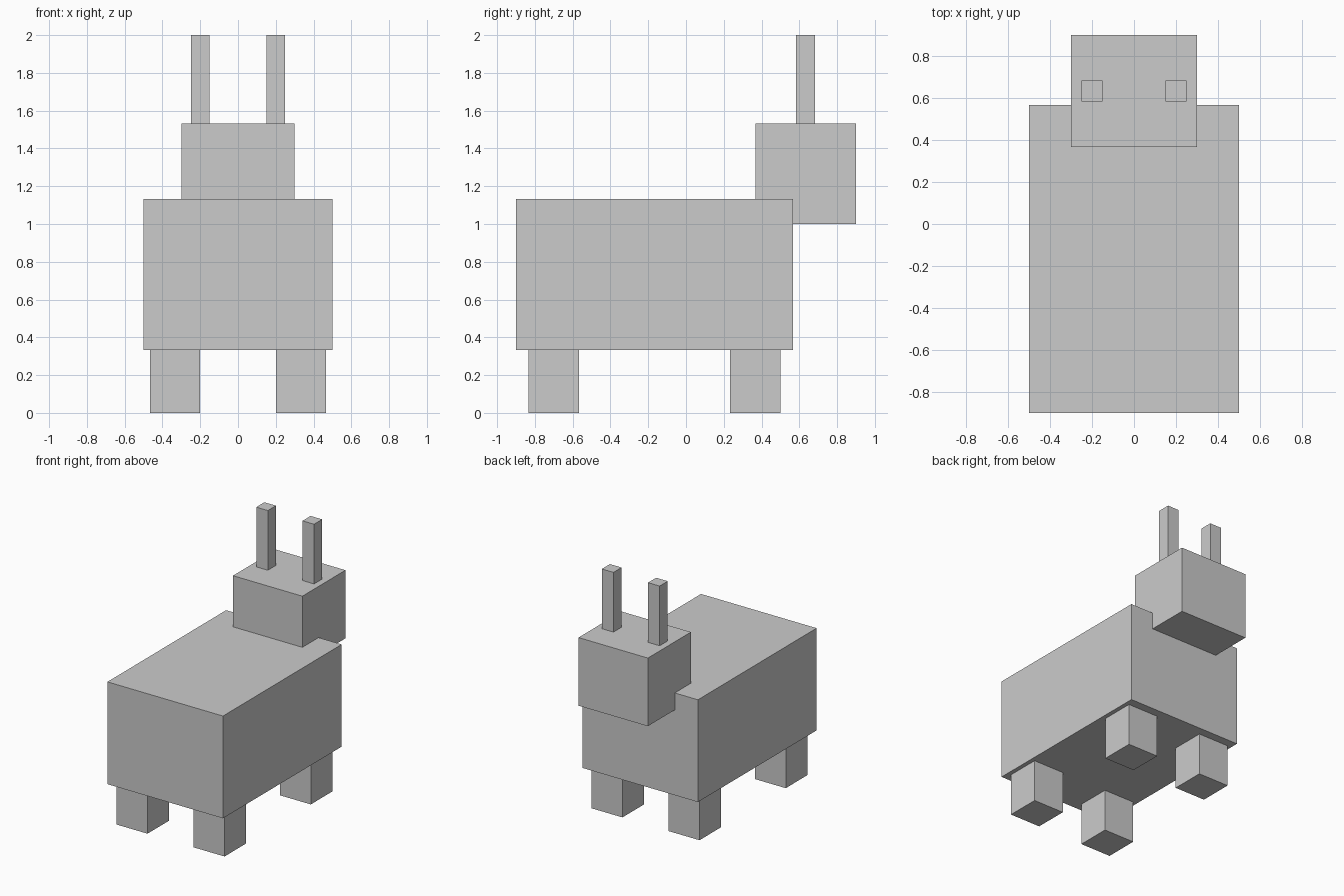
import bpy
import bmesh
from mathutils import Matrix, Vector

if "Cube" in bpy.data.objects:
    bpy.data.objects.remove(bpy.data.objects["Cube"])


def box(name, x, y, z):
    """Flat-faced box spanning the given (min, max) ranges."""
    spans = (x, y, z)
    centre = Vector([(a + b) / 2 for a, b in spans])
    size = [b - a for a, b in spans]
    bm = bmesh.new()
    bmesh.ops.create_cube(bm, size=1, matrix=Matrix.Diagonal((*size, 1)))
    mesh = bpy.data.meshes.new(name)
    bm.to_mesh(mesh)
    bm.free()
    obj = bpy.data.objects.new(name, mesh)
    obj.location = centre
    bpy.context.collection.objects.link(obj)
    return obj


def box_pair(name, x, y, z):
    """Left and right copies of a box, mirrored across x = 0."""
    box("right_" + name, x, y, z)
    box("left_" + name, (-x[1], -x[0]), y, z)


# Body, and the head set into its upper rear edge
box("body", (-0.5, 0.5), (-0.9, 0.567), (0.333, 1.133))
box("head", (-0.3, 0.3), (0.367, 0.9), (1.0, 1.533))

# Upright ears on top of the head
box_pair("ear", (0.15, 0.25), (0.583, 0.683), (1.533, 2.0))

# Four short legs
for end, y in (("front", -0.833), ("back", 0.233)):
    box_pair(end + "_leg", (0.2, 0.467), (y, y + 0.267), (0, 0.333))
